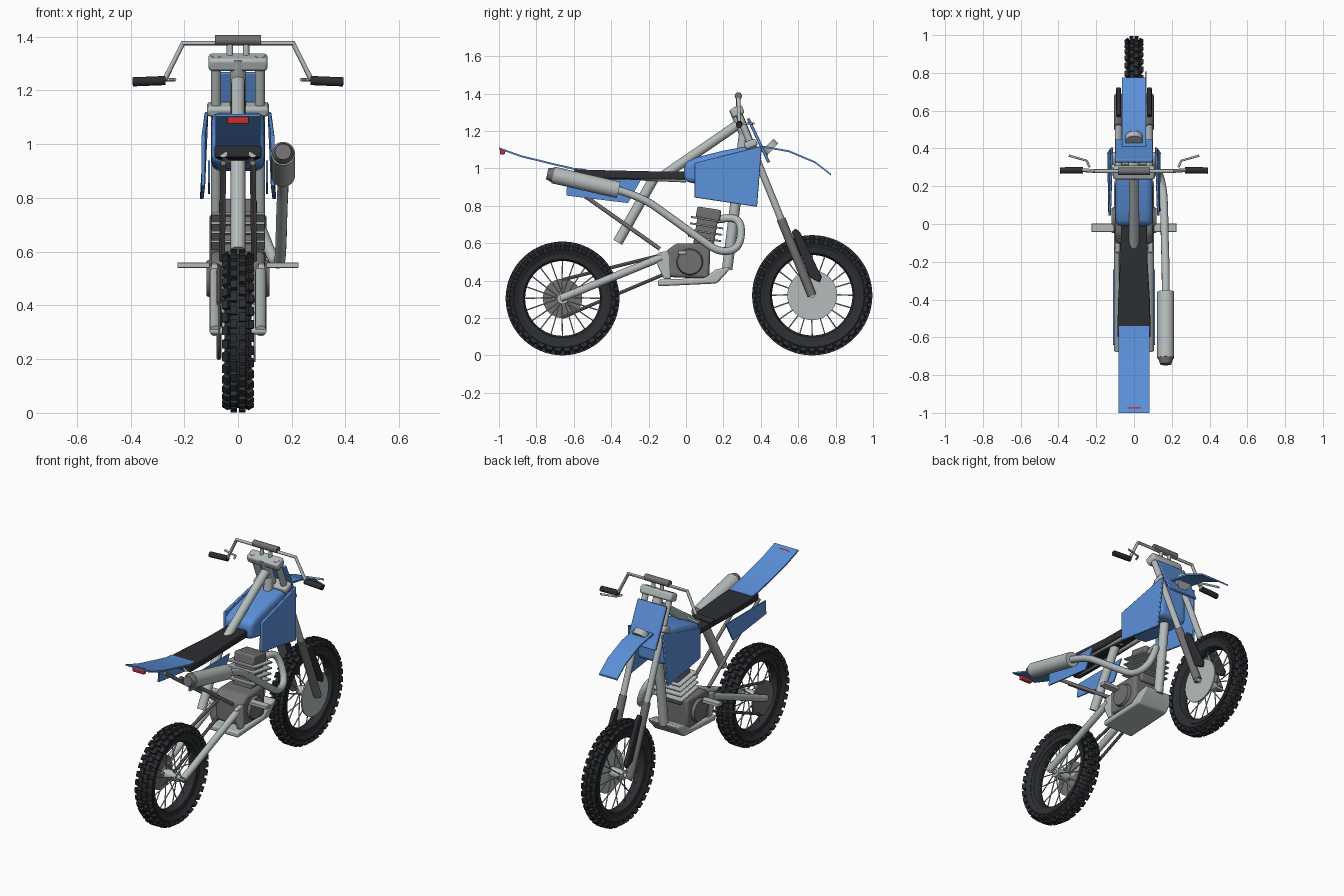
import bpy, bmesh, math
from mathutils import Vector, Matrix

if "Cube" in bpy.data.objects:
    bpy.data.objects.remove(bpy.data.objects["Cube"])


def material(name, r, g, b):
    m = bpy.data.materials.new(name)
    m.use_nodes = True
    m.diffuse_color = (r, g, b, 1)
    m.node_tree.nodes["Principled BSDF"].inputs["Base Color"].default_value = (r, g, b, 1)
    return m


BLUE = material("blue plastic", .105, .28, .70)
METAL = material("light metal", .46, .50, .50)
GREY = material("dark metal", .17, .16, .165)
BLACK = material("black rubber", .025, .028, .032)
RED = material("red lens", .60, .03, .03)


def finish(name, bm, mat, bevel=0, segs=2):
    bmesh.ops.recalc_face_normals(bm, faces=bm.faces)
    me = bpy.data.meshes.new(name)
    bm.to_mesh(me)
    bm.free()
    me.materials.append(mat)
    me.polygons.foreach_set("use_smooth", [True] * len(me.polygons))
    me.set_sharp_from_angle(angle=math.radians(32))
    ob = bpy.data.objects.new(name, me)
    bpy.context.collection.objects.link(ob)
    if bevel:
        mod = ob.modifiers.new("bevel", 'BEVEL')
        mod.width, mod.segments = bevel, segs
    return ob


def add_rod(bm, a, b, r, r2=None, n=16):
    a, b = Vector(a), Vector(b)
    d = b - a
    mat = Matrix.Translation((a + b) / 2) @ d.to_track_quat('Z', 'Y').to_matrix().to_4x4()
    bmesh.ops.create_cone(bm, cap_ends=True, segments=n, radius1=r,
                          radius2=r if r2 is None else r2, depth=d.length, matrix=mat)


def rod(name, a, b, r, mat, r2=None, n=16):
    bm = bmesh.new()
    add_rod(bm, a, b, r, r2, n)
    return finish(name, bm, mat)


def add_box(bm, loc, size, rot):
    bmesh.ops.create_cube(bm, size=1, matrix=Matrix.Translation(loc) @ rot @ Matrix.Diagonal((*size, 1)))


def box(name, loc, size, mat, tilt=0, bevel=0):
    bm = bmesh.new()
    add_box(bm, loc, size, Matrix.Rotation(math.radians(tilt), 4, 'X'))
    return finish(name, bm, mat, bevel)


def slab(name, outline, x0, x1, mat, bevel=0, segs=2):
    """Side outline in (y, z) extruded across x."""
    bm = bmesh.new()
    f = bm.faces.new([bm.verts.new((x0, y, z)) for y, z in outline])
    ext = bmesh.ops.extrude_face_region(bm, geom=[f], use_keep_orig=True)["geom"]
    bmesh.ops.translate(bm, vec=(x1 - x0, 0, 0), verts=[v for v in ext if isinstance(v, bmesh.types.BMVert)])
    return finish(name, bm, mat, bevel, segs)


def strip(name, pts, thick, mat, bevel=0):
    """Band along (y, z, half width) points, thickened downwards."""
    bm = bmesh.new()
    rows = [[[bm.verts.new((s * w, y, z - t)) for s in (-1, 1)] for t in (0, thick)] for y, z, w in pts]
    loops = [(top[0], top[1], low[1], low[0]) for top, low in rows]
    for p, q in zip(loops, loops[1:]):
        for i in range(4):
            j = (i + 1) % 4
            bm.faces.new((p[i], p[j], q[j], q[i]))
    bm.faces.new(loops[0])
    bm.faces.new(loops[-1])
    return finish(name, bm, mat, bevel)


def tube(name, pts, r, mat, spline='NURBS'):
    """Bent pipe along a path of points."""
    cu = bpy.data.curves.new(name, 'CURVE')
    cu.dimensions, cu.bevel_depth, cu.bevel_resolution, cu.use_fill_caps = '3D', r, 4, True
    sp = cu.splines.new(spline)
    sp.points.add(len(pts) - 1)
    for p, c in zip(sp.points, pts):
        p.co = (*c, 1)
    if spline == 'NURBS':
        sp.use_endpoint_u, sp.order_u, sp.resolution_u = True, 3, 6
    tmp = bpy.data.objects.new(name + " path", cu)
    bpy.context.collection.objects.link(tmp)
    me = bpy.data.meshes.new_from_object(tmp.evaluated_get(bpy.context.evaluated_depsgraph_get()))
    bpy.data.objects.remove(tmp)
    bm = bmesh.new()
    bm.from_mesh(me)
    return finish(name, bm, mat)


def ring(name, profile, cy, cz, mat, n=56):
    """Closed (x, radius) section spun round the axle."""
    bm = bmesh.new()
    loops = []
    for i in range(n):
        a = math.tau * i / n
        loops.append([bm.verts.new((x, cy + r * math.cos(a), cz + r * math.sin(a))) for x, r in profile])
    k = len(profile)
    for i in range(n):
        p, q = loops[i], loops[(i + 1) % n]
        for j in range(k):
            bm.faces.new((p[j], p[(j + 1) % k], q[(j + 1) % k], q[j]))
    return finish(name, bm, mat)


def wheel(name, cy, R, rim, w, knobs):
    base = R - .018
    bead = rim + .035
    half = [(w * .7, bead), (w, (bead + base) / 2), (w * .85, base - .014), (w * .4, base)]
    ring(name + "_tyre", half + [(-x, r) for x, r in reversed(half)], cy, R, BLACK)
    ring(name + "_rim", [(.03, rim + .01), (.034, bead + .004), (-.034, bead + .004), (-.03, rim + .01),
                         (-.012, rim), (.012, rim)], cy, R, BLACK)
    # Staggered tread blocks
    bm = bmesh.new()
    for i in range(knobs):
        a = math.tau * i / knobs
        for x, off, tilt in ((-.86, 0, -30), (-.32, .5, 0), (.32, 0, 0), (.86, .5, 30)):
            b = a + off * math.tau / knobs
            r = R - (.013 if tilt == 0 else .026)
            turn = Matrix.Rotation(b - math.pi / 2, 4, 'X') @ Matrix.Rotation(math.radians(tilt), 4, 'Y')
            add_box(bm, (x * w, cy + r * math.cos(b), R + r * math.sin(b)), (w * .5, .032, .024), turn)
    finish(name + "_tread", bm, BLACK)
    # Crossed spokes and hub
    bm = bmesh.new()
    for i in range(20):
        a = math.tau * i / 20
        b = a + (.22 if i % 4 < 2 else -.22)
        x = .035 if i % 2 else -.035
        add_rod(bm, (x, cy + .025 * math.cos(b), R + .025 * math.sin(b)),
                (0, cy + (rim + .01) * math.cos(a), R + (rim + .01) * math.sin(a)), .0035, n=6)
    finish(name + "_spokes", bm, METAL)
    rod(name + "_hub", (-.045, cy, R), (.045, cy, R), .03, METAL)
    rod(name + "_axle", (-.1, cy, R), (.1, cy, R), .014, METAL)


FY, FR, RY, RR = .675, .322, -.66, .305
wheel("front_wheel", FY, FR, .215, .04, 38)
wheel("rear_wheel", RY, RR, .2, .05, 36)
rod("front_brake_disc", (.058, FY, FR), (.066, FY, FR), .133, METAL, n=40)
rod("rear_sprocket", (-.075, RY, RR), (-.067, RY, RR), .105, GREY, n=36)
for z0, z1 in ((.55, RR + .1), (.45, RR - .1)):
    rod("chain_run", (-.071, -.08, z0), (-.071, RY, z1), .009, GREY, n=8)


def fork_y(z):
    return .265 + (1.33 - z) * .405


# Parts in mirrored pairs
for side, s in (("left", 1), ("right", -1)):
    x = .082 * s
    rod(side + "_fork_tube", (x, fork_y(1.33), 1.33), (x, fork_y(.65), .65), .019, METAL)
    rod(side + "_fork_leg", (x, fork_y(.73), .73), (x, fork_y(.32), .32), .024, GREY)
    slab(side + "_fork_guard", [(.565, .66), (.585, .68), (.61, .66), (.725, .42), (.715, .39), (.66, .42)],
         x - .012, x + .012, BLACK, .006)
    rod(side + "_swingarm", (.085 * s, -.13, .525), (.085 * s, -.67, .305), .021, METAL)
    slab(side + "_frame_plate", [(-.16, .50), (-.15, .55), (-.09, .56), (-.08, .41), (-.12, .41)],
         .075 * s, .1 * s, METAL, .006)
    rod(side + "_subframe_strut", (.055 * s, -.65, .93), (.06 * s, -.14, .57), .011, GREY)
    rod(side + "_seat_rail", (.055 * s, -.6, .965), (.04 * s, 0, .94), .015, METAL)
    slab(side + "_number_panel", [(-.64, .855), (-.635, .94), (-.24, .94), (-.31, .815)],
         .104 * s, .112 * s, BLUE)
    shroud = slab(side + "_shroud", [(.045, .845), (.045, 1.03), (.405, 1.12), (.38, .795)],
                  .128 * s, .142 * s, BLUE, .004)
    for v in shroud.data.vertices:
        v.co.x -= s * (.018 if v.co.z > 1.1 else .006 if v.co.y < .1 else 0)
    box(side + "_foot_peg", (.165 * s, -.02, .55), (.12, .045, .02), METAL, bevel=.003)
    rod(side + "_engine_cover", (.09 * s, .02, .5), (.118 * s, .02, .5), .075, GREY, .065, 24)
    rod(side + "_bar_riser", (.03 * s, .28, 1.32), (.03 * s, .28, 1.38), .012, METAL)
    rod(side + "_grip", (.27 * s, .285, 1.237), (.392 * s, .283, 1.232), .017, BLACK)
    tube(side + "_lever", [(.235 * s, .3, 1.24), (.25 * s, .335, 1.24), (.345 * s, .362, 1.24)],
         .006, METAL, 'POLY')

# Steering and handlebar
box("upper_clamp", (0, fork_y(1.31), 1.305), (.22, .07, .05), METAL, 22, .012)
box("lower_clamp", (0, fork_y(1.13), 1.13), (.23, .07, .04), METAL, 22, .012)
rod("steering_stem", (0, fork_y(1.32) - .01, 1.32), (0, fork_y(1.1) - .01, 1.1), .03, METAL)
tube("handlebar", [(-.29, .285, 1.237), (-.27, .285, 1.245), (-.205, .28, 1.375), (.205, .28, 1.375),
                   (.27, .285, 1.245), (.29, .285, 1.237)], .01, METAL, 'POLY')
rod("bar_pad", (-.085, .28, 1.387), (.085, .28, 1.387), .02, GREY)

# Frame and rear shock
rod("top_tube", (0, .3, 1.25), (0, -.13, .955), .026, METAL)
rod("down_tube", (0, .31, 1.18), (0, .22, .46), .028, METAL)
rod("rear_shock", (0, -.17, .95), (0, -.365, .605), .027, METAL)

# Bodywork
slab("fuel_tank", [(-.01, .93), (-.01, 1.03), (.06, 1.06), (.2, 1.095), (.36, 1.125), (.36, .9), (.1, .91)],
     -.098, .098, BLUE, .03, 4)
slab("front_plate", [(.325, 1.265), (.34, 1.27), (.45, 1.035), (.435, 1.03)], -.1, .1, BLUE, .004)
strip("front_fender", [(.3, 1.11, .063), (.42, 1.12, .063), (.55, 1.097, .063), (.69, 1.038, .063),
                       (.775, .972, .063)], .01, BLUE)
rod("headlight", (0, .435, 1.125), (0, .462, 1.1), .046, METAL, n=28)
strip("seat", [(.03, .985, .068), (-.2, .985, .072), (-.42, .99, .085), (-.6, .995, .088)], .045, BLACK, .008)
strip("rear_fender", [(-.54, .997, .083), (-.6, 1.003, .083), (-.7, 1.026, .083), (-.88, 1.07, .083),
                      (-1, 1.113, .083)], .01, BLUE)
box("tail_light", (0, -.982, 1.09), (.08, .026, .03), RED, bevel=.005)

# Engine
slab("engine_case", [(-.105, .42), (-.105, .56), (-.05, .6), (.13, .6), (.125, .41)], -.1, .1, GREY, .015)
box("cylinder", (0, .105, .665), (.13, .11, .19), GREY, -9, .01)
box("cylinder_head", (0, .12, .755), (.14, .13, .065), GREY, -9, .01)
for i in range(4):
    z = .625 + i * .034
    box("cooling_fin", (0, .105 + (z - .66) * .16, z), (.2, .18, .01), METAL, -9, .003)
slab("skid_plate", [(-.15, .37), (-.15, .405), (.1, .415), (.16, .46), (.235, .475), (.225, .45), (.165, .385)],
     -.105, .105, METAL, .01)

# Exhaust
tube("exhaust_pipe", [(.03, .16, .725), (.05, .25, .745), (.08, .3, .7), (.13, .285, .57), (.155, .18, .55),
                      (.16, .08, .62), (.163, -.1, .75), (.168, -.24, .85), (.168, -.39, .892)], .021, METAL)
rod("muffler", (.168, -.36, .885), (.168, -.71, .965), .045, METAL, n=28)
rod("muffler_tip", (.168, -.705, .964), (.168, -.742, .972), .042, GREY, .03, 28)
